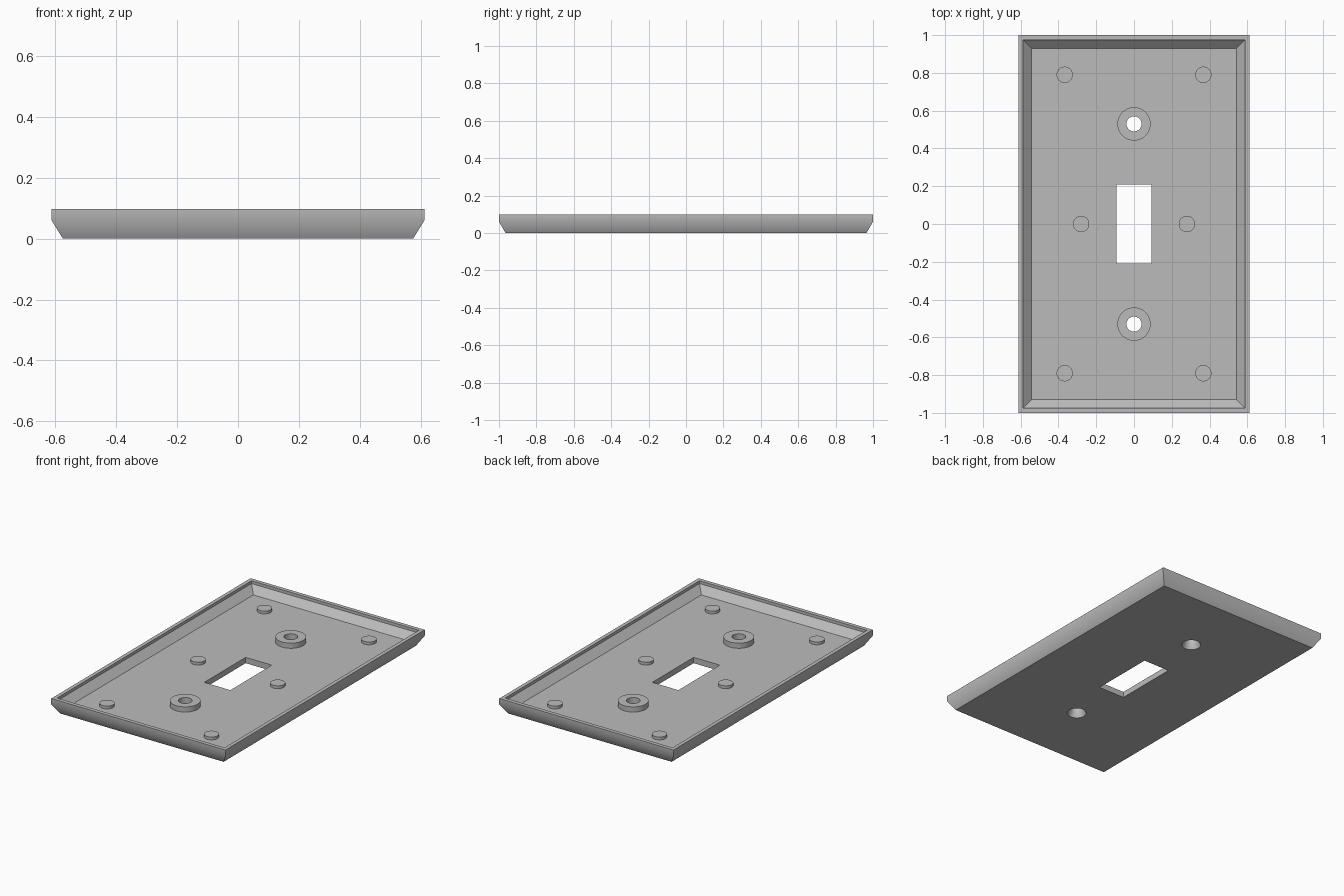
import bpy, bmesh, math

if "Cube" in bpy.data.objects:
    bpy.data.objects.remove(bpy.data.objects["Cube"])

FLOOR, TOP = 0.037, 0.098
HOLE_Y = 0.53

grey = bpy.data.materials.new("plate grey")
grey.use_nodes = True
grey.diffuse_color = (0.5, 0.5, 0.5, 1)
grey.node_tree.nodes["Principled BSDF"].inputs["Base Color"].default_value = (0.5, 0.5, 0.5, 1)


def rect(x, y, z):
    return [(-x, -y, z), (x, -y, z), (x, y, z), (-x, y, z)]


def circle(r, z, cx=0, cy=0, n=48):
    return [(cx + r * math.cos(2 * math.pi * i / n),
             cy + r * math.sin(2 * math.pi * i / n), z) for i in range(n)]


def skin(name, rings):
    """Closed solid through a stack of rings, capped at both ends."""
    bm = bmesh.new()
    loops = [[bm.verts.new(p) for p in ring] for ring in rings]
    n = len(loops[0])
    for a, b in zip(loops, loops[1:]):
        for i in range(n):
            j = (i + 1) % n
            bm.faces.new((a[i], a[j], b[j], b[i]))
    bm.faces.new(loops[0][::-1])
    bm.faces.new(loops[-1])
    bmesh.ops.recalc_face_normals(bm, faces=bm.faces)
    mesh = bpy.data.meshes.new(name)
    bm.to_mesh(mesh)
    bm.free()
    mesh.materials.append(grey)
    obj = bpy.data.objects.new(name, mesh)
    bpy.context.collection.objects.link(obj)
    return obj


def select(obj):
    bpy.ops.object.select_all(action='DESELECT')
    obj.select_set(True)
    bpy.context.view_layer.objects.active = obj


def cut(obj, cutter):
    mod = obj.modifiers.new("cut", 'BOOLEAN')
    mod.operation, mod.solver, mod.object = 'DIFFERENCE', 'EXACT', cutter
    select(obj)
    bpy.ops.object.modifier_apply(modifier=mod.name)


# Hollow plate: chamfered outside, rim, sloped inside wall, floor
plate = skin("wall_plate", [
    rect(0.575, 0.965, 0), rect(0.612, 1, 0.06), rect(0.612, 1, TOP),
    rect(0.588, 0.975, TOP), rect(0.588, 0.975, 0.08), rect(0.543, 0.93, FLOOR)])
parts = [plate]

# Switch opening
slot = skin("slot_cutter", [rect(0.092, 0.208, -0.1), rect(0.092, 0.208, 0.2)])
cut(plate, slot)
cutters = [slot]

# Screw bosses with countersunk holes
for side, y in (("back", HOLE_Y), ("front", -HOLE_Y)):
    boss = skin(side + "_screw_boss", [circle(0.088, FLOOR, 0, y), circle(0.088, 0.07, 0, y)])
    drill = skin(side + "_drill_cutter", [
        circle(0.0575, -0.001, 0, y), circle(0.04, 0.035, 0, y), circle(0.04, 0.2, 0, y)])
    cut(plate, drill)
    cut(boss, drill)
    parts.append(boss)
    cutters.append(drill)

# Low round pegs on the floor
pegs = {"left_middle_peg": (0.28, 0), "right_middle_peg": (-0.28, 0)}
for sx, xname in ((1, "left"), (-1, "right")):
    for sy, yname in ((1, "back"), (-1, "front")):
        pegs[f"{xname}_{yname}_peg"] = (0.367 * sx, 0.79 * sy)
for name, (x, y) in pegs.items():
    parts.append(skin(name, [circle(0.043, FLOOR, x, y), circle(0.043, 0.055, x, y)]))

for cutter in cutters:
    bpy.data.objects.remove(cutter)
for part in parts:
    select(part)
    bpy.ops.object.shade_smooth_by_angle(angle=math.radians(36))
